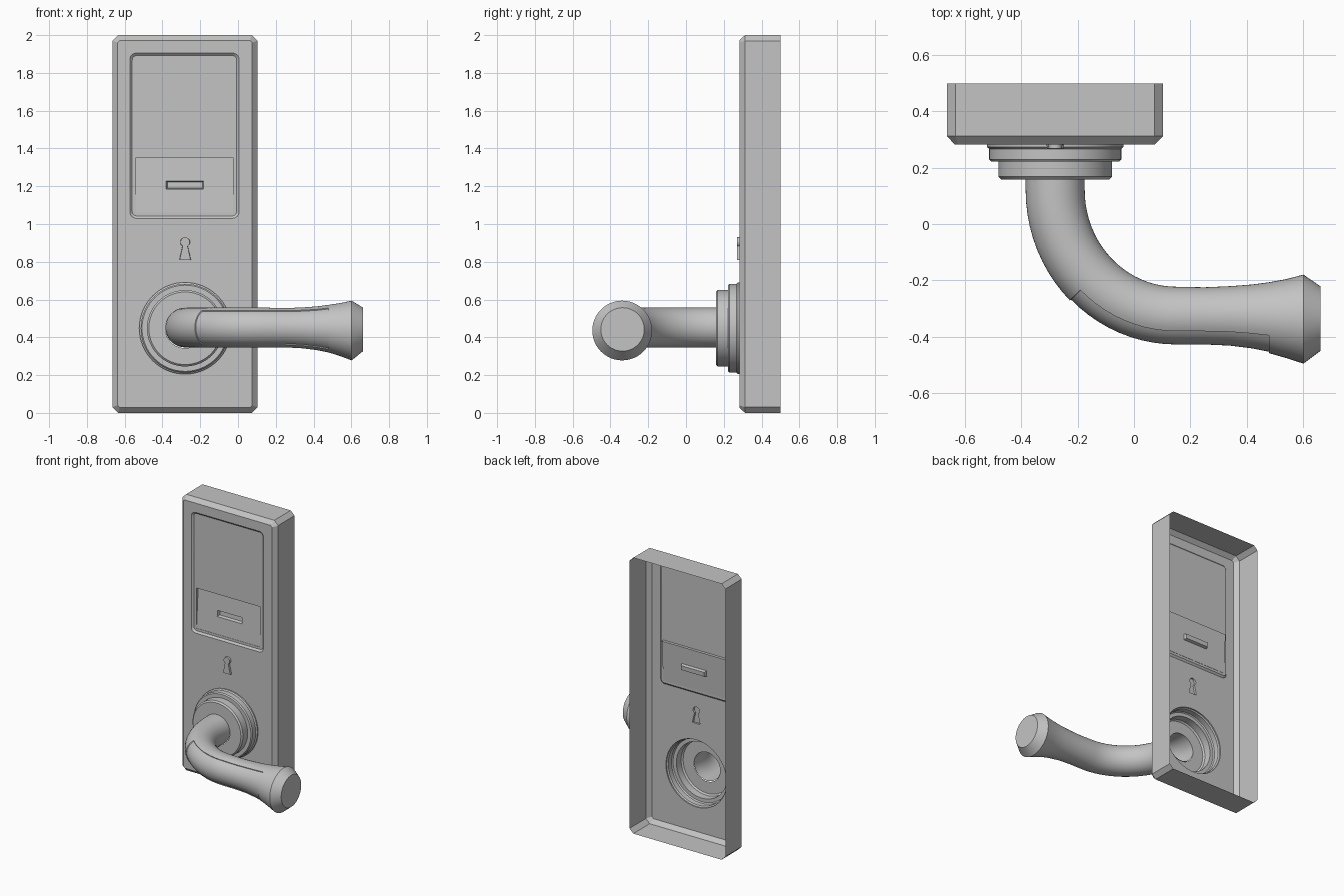
import bpy, bmesh
from math import sin, cos, pi, radians
from mathutils import Vector

if "Cube" in bpy.data.objects:
    bpy.data.objects.remove(bpy.data.objects["Cube"], do_unlink=True)

metal = bpy.data.materials.new("satin_grey")
metal.use_nodes = True
grey = (0.55, 0.55, 0.55, 1)
metal.diffuse_color = grey
metal.node_tree.nodes["Principled BSDF"].inputs["Base Color"].default_value = grey

AXIS_X, AXIS_Z = -0.28, 0.448   # spindle position
FRONT = 0.283                   # front face of the plate
FLOOR = FRONT + 0.012           # floor of the screen recess


# --- helpers ---
def ring(bm, pts):
    return [bm.verts.new(p) for p in pts]


def bridge(bm, a, b):
    n = len(a)
    return [bm.faces.new((a[i], a[(i + 1) % n], b[(i + 1) % n], b[i])) for i in range(n)]


def fill(bm, *loops):
    """Fill the first loop, leaving the other loops as holes."""
    edges = []
    for lp in loops:
        for i, v in enumerate(lp):
            w = lp[(i + 1) % len(lp)]
            edges.append(bm.edges.get((v, w)) or bm.edges.new((v, w)))
    bmesh.ops.triangle_fill(bm, use_beauty=True, use_dissolve=False,
                            edges=edges, normal=(0, -1, 0))


def circle(r, y, n=64):
    return [(AXIS_X + r * cos(2 * pi * i / n), y, AXIS_Z + r * sin(2 * pi * i / n))
            for i in range(n)]


def rounded_rect(x0, x1, z0, z1, c, y, steps=1):
    """Rectangle with chamfered (steps=1) or rounded corners."""
    pts = []
    for k, (cx, cz) in enumerate(((x1 - c, z1 - c), (x0 + c, z1 - c),
                                  (x0 + c, z0 + c), (x1 - c, z0 + c))):
        for s in range(steps + 1):
            a = pi / 2 * (k + s / steps)
            pts.append((cx + c * cos(a), y, cz + c * sin(a)))
    return pts


def finish(bm, name):
    bmesh.ops.recalc_face_normals(bm, faces=bm.faces[:])
    # outer side of every part faces the front
    if sum((f.normal.y * f.calc_area() for f in bm.faces)) > 0:
        bmesh.ops.reverse_faces(bm, faces=bm.faces[:])
    mesh = bpy.data.meshes.new(name)
    bm.to_mesh(mesh)
    bm.free()
    mesh.materials.append(metal)
    ob = bpy.data.objects.new(name, mesh)
    bpy.context.collection.objects.link(ob)
    bpy.ops.object.select_all(action="DESELECT")
    ob.select_set(True)
    bpy.context.view_layer.objects.active = ob
    bpy.ops.object.shade_smooth_by_angle(angle=radians(28))


# --- open-backed plate with screen recess, reader panel and keyhole ---
bm = bmesh.new()
L, R = -0.665, 0.103
back = ring(bm, rounded_rect(L, R, 0, 2, 0.03, 0.5))
side = ring(bm, rounded_rect(L, R, 0, 2, 0.03, 0.312))
rim = ring(bm, rounded_rect(L + 0.028, R - 0.028, 0.028, 1.972, 0.012, FRONT))
bridge(bm, back, side)
bridge(bm, side, rim)

# screen recess
screen = ring(bm, rounded_rect(-0.573, 0.006, 1.03, 1.905, 0.035, FRONT, 6))
floor = ring(bm, rounded_rect(-0.56, -0.007, 1.043, 1.892, 0.024, FLOOR, 6))
bridge(bm, screen, floor)

# raised keyhole
outline = [(-0.031, 0.81), (0.031, 0.81), (0.014, 0.883)]
outline += [(0.026 * cos(radians(a)), 0.904 + 0.026 * sin(radians(a)))
            for a in range(-30, 211, 20)]
outline += [(-0.014, 0.883)]
key_base = ring(bm, [(AXIS_X + x, FRONT, z) for x, z in outline])
key_top = ring(bm, [(AXIS_X + x * 0.93, FRONT - 0.014, z) for x, z in outline])
bridge(bm, key_base, key_top)
fill(bm, key_top)

# front face, open behind the rosette
hole = ring(bm, circle(0.243, FRONT))
fill(bm, rim, screen, key_base, hole)


# slanted reader panel with a slot
def slanted(x0, x1, z0, z1, depth=0.0):
    return [(x, FLOOR + 0.002 + 0.018 * (z - 1.06) / 0.29 + depth, z)
            for x, z in ((x1, z1), (x0, z1), (x0, z0), (x1, z0))]


panel_area = (-0.54, -0.026, 1.06, 1.352)
slot_area = (-0.38, -0.182, 1.184, 1.228)
panel_edge = ring(bm, [(x, FLOOR, z) for x, y, z in slanted(*panel_area)])
panel = ring(bm, slanted(*panel_area))
slot = ring(bm, slanted(*slot_area))
slot_floor = ring(bm, slanted(-0.374, -0.188, 1.19, 1.222, 0.02))
fill(bm, floor, panel_edge)
bridge(bm, panel_edge, panel)
fill(bm, panel, slot)
bridge(bm, slot, slot_floor)
fill(bm, slot_floor)
finish(bm, "lock_plate")

# --- stepped rosette, hollow behind ---
bm = bmesh.new()
steps = [(0.243, FRONT), (0.243, 0.274), (0.235, 0.267), (0.235, 0.23), (0.228, 0.222),
         (0.202, 0.222), (0.202, 0.168), (0.192, 0.158), (0.105, 0.158)]
rings = [ring(bm, circle(r, y)) for r, y in steps]
for a, b in zip(rings, rings[1:]):
    bridge(bm, a, b)
finish(bm, "rosette")

# --- curved lever with flared end and inset front grip ---
path = [(AXIS_X, 0.158, 0.452, 0.105, 0)]
ARC = 20
for i in range(ARC + 1):
    t = pi / 2 * i / ARC
    path.append((0.15 - 0.43 * cos(t), 0.12 - 0.448 * sin(t), 0.452, 0.105, t))
path += [(x, y, z, r, pi / 2) for x, y, z, r in (
    (0.25, -0.329, 0.451, 0.104), (0.34, -0.329, 0.45, 0.108), (0.42, -0.331, 0.448, 0.116),
    (0.48, -0.333, 0.446, 0.126), (0.54, -0.336, 0.441, 0.14),
    (0.602, -0.338, 0.436, 0.158), (0.662, -0.336, 0.442, 0.115))]

bm = bmesh.new()
SEG = 48
rings = []
for x, y, z, r, t in path:
    out = Vector((-cos(t), -sin(t), 0))
    rings.append(ring(bm, [Vector((x, y, z)) + r * (cos(2 * pi * k / SEG) * out
                           + sin(2 * pi * k / SEG) * Vector((0, 0, 1))) for k in range(SEG)]))
grip = []
grip_start, grip_end = 1 + ARC // 2, len(path) - 4
for i, (a, b) in enumerate(zip(rings, rings[1:])):
    faces = bridge(bm, a, b)
    if grip_start <= i < grip_end:
        grip += faces[:SEG // 6] + faces[-SEG // 6:]
bm.faces.new(rings[-1])
bmesh.ops.recalc_face_normals(bm, faces=bm.faces[:])
if bm.faces[-1].normal.x < 0:
    bmesh.ops.reverse_faces(bm, faces=bm.faces[:])
bmesh.ops.inset_region(bm, faces=grip, thickness=0.002, depth=-0.005, use_even_offset=True)
finish(bm, "lever_handle")
